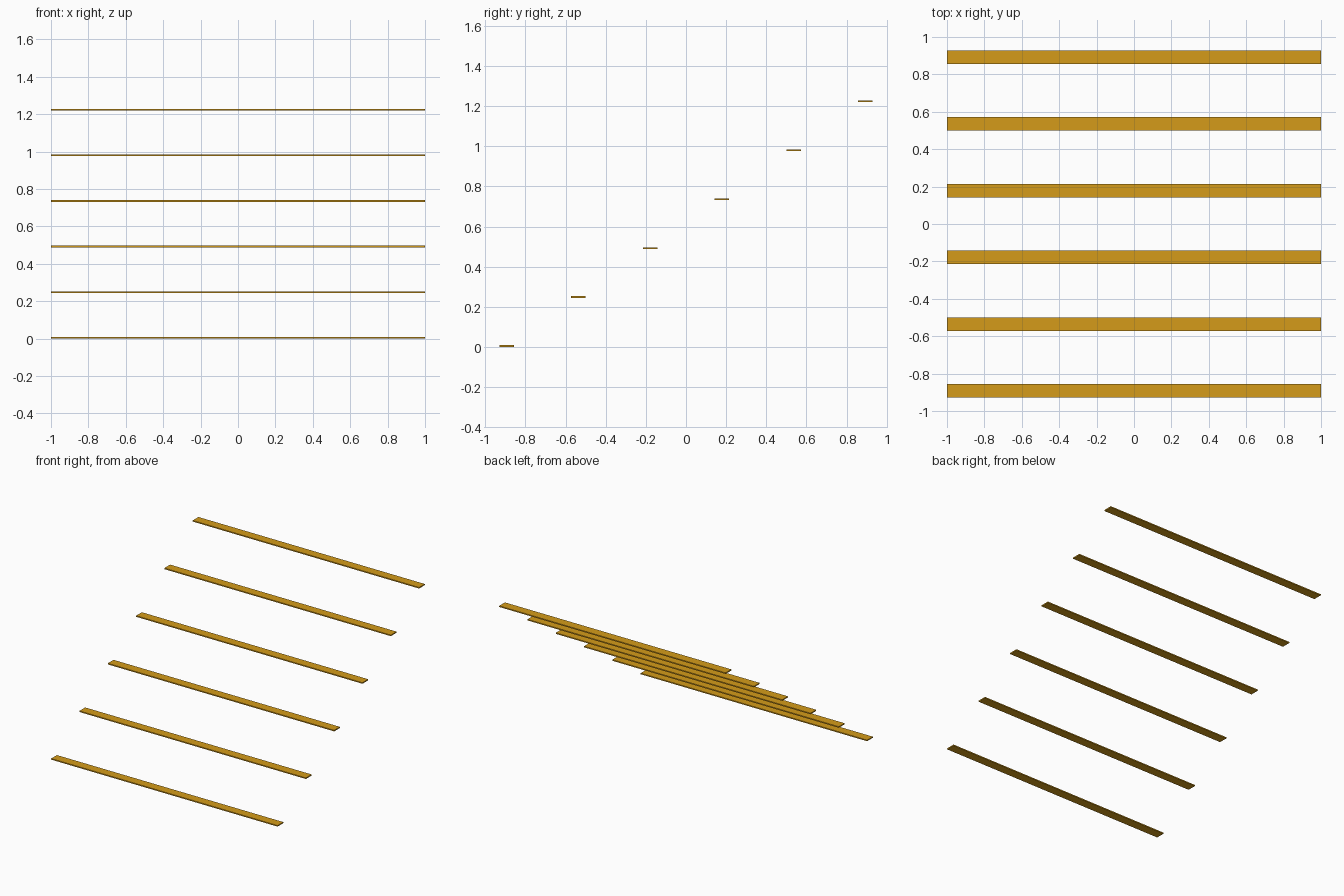
import bpy

if "Cube" in bpy.data.objects:
    bpy.data.objects.remove(bpy.data.objects["Cube"])

COUNT = 6
LENGTH, DEPTH, THICK = 2.0, 0.072, 0.009
RUN, RISE = 0.357, 0.2438  # step between neighbouring slats

gold = bpy.data.materials.new("gold")
gold.diffuse_color = (0.66, 0.33, 0.01, 1)
gold.use_nodes = True
gold.node_tree.nodes["Principled BSDF"].inputs["Base Color"].default_value = gold.diffuse_color

# Flight of thin floating slats, rising towards the back
for i in range(COUNT):
    y = (i - (COUNT - 1) / 2) * RUN
    bpy.ops.mesh.primitive_cube_add(size=1, location=(0, y, THICK / 2 + i * RISE))
    slat = bpy.context.object
    slat.name = f"step_slat_{i + 1}"
    slat.dimensions = (LENGTH, DEPTH, THICK)
    bpy.ops.object.transform_apply(location=False, rotation=False, scale=True)
    slat.data.materials.append(gold)
